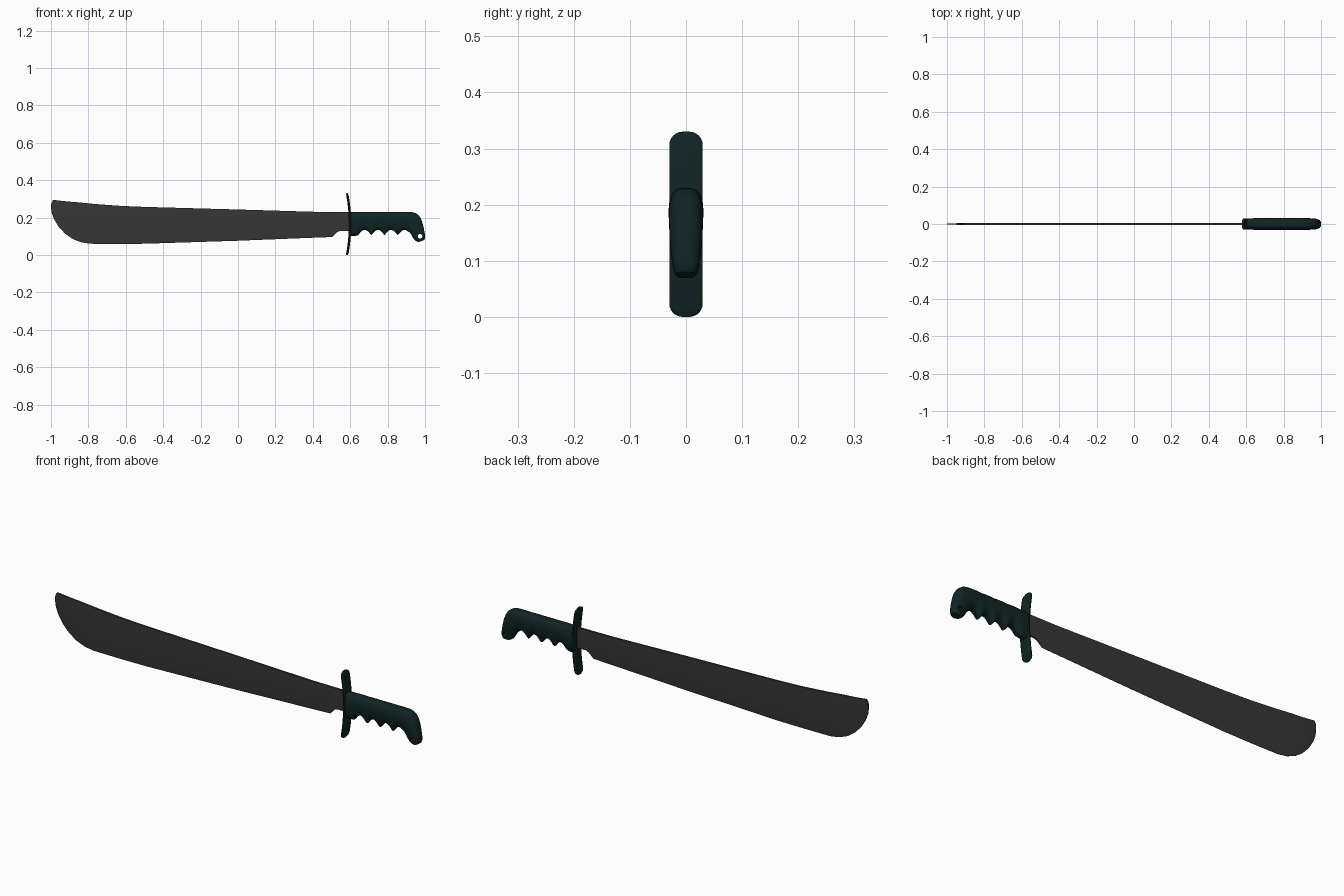
import bpy, bmesh, math
from mathutils import Vector

if "Cube" in bpy.data.objects:
    bpy.data.objects.remove(bpy.data.objects["Cube"])


def material(name, rgb):
    m = bpy.data.materials.new(name)
    m.diffuse_color = (*rgb, 1)
    m.use_nodes = True
    m.node_tree.nodes["Principled BSDF"].inputs["Base Color"].default_value = m.diffuse_color
    return m


steel = material("dark_steel", (0.038, 0.038, 0.038))
grip_green = material("dark_green", (0.005, 0.018, 0.018))


def loft(name, rings, mat, angle=35):
    """Skin a list of closed rings and cap both ends."""
    bm = bmesh.new()
    rows = [[bm.verts.new(p) for p in ring] for ring in rings]
    n = len(rows[0])
    for a, b in zip(rows, rows[1:]):
        for i in range(n):
            j = (i + 1) % n
            bm.faces.new((a[i], a[j], b[j], b[i]))
    bm.faces.new(rows[0])
    bm.faces.new(rows[-1])
    bmesh.ops.recalc_face_normals(bm, faces=bm.faces)
    me = bpy.data.meshes.new(name)
    bm.to_mesh(me)
    bm.free()
    me.materials.append(mat)
    ob = bpy.data.objects.new(name, me)
    bpy.context.collection.objects.link(ob)
    bpy.ops.object.select_all(action='DESELECT')
    ob.select_set(True)
    bpy.context.view_layer.objects.active = ob
    bpy.ops.object.shade_smooth_by_angle(angle=math.radians(angle))
    return ob


def oval(centre, axis_u, axis_v, power, n=28, taper=0.0):
    """Rounded-rectangle ring; taper narrows u toward negative v."""
    ring = []
    for i in range(n):
        t = 2 * math.pi * (i + 0.5) / n
        c, s = math.cos(t), math.sin(t)
        u = math.copysign(abs(c) ** (2 / power), c)
        v = math.copysign(abs(s) ** (2 / power), s)
        ring.append(centre + axis_u * u * (1 + taper * min(v, 0)) + axis_v * v)
    return ring


# Blade: pairs of spine point and edge point, from guard to tip
blade = [
    (0.60, 0.23, 0.60, 0.128), (0.545, 0.23, 0.545, 0.128),
    (0.53, 0.23, 0.53, 0.122), (0.505, 0.23, 0.505, 0.096),
    (0.40, 0.231, 0.40, 0.092), (0.0, 0.243, 0.0, 0.076),
    (-0.50, 0.257, -0.50, 0.060), (-0.62, 0.262, -0.65, 0.059),
    (-0.72, 0.269, -0.79, 0.060), (-0.78, 0.274, -0.84, 0.068),
    (-0.83, 0.279, -0.885, 0.086), (-0.87, 0.283, -0.925, 0.114),
    (-0.90, 0.285, -0.960, 0.152), (-0.93, 0.288, -0.983, 0.190),
    (-0.96, 0.291, -0.996, 0.225), (-0.975, 0.293, -1.0, 0.255),
    (-0.988, 0.294, -0.998, 0.278),
]
rings = []
for k, (tx, tz, bx, bz) in enumerate(blade):
    h = 0.005 if k < 12 else 0.004
    top, bot = Vector((tx, 0, tz)), Vector((bx, 0, bz))
    mid = top.lerp(bot, 0.82)
    e = 0.004 if k < 3 else 0.001
    y = Vector((0, 1, 0))
    rings.append([top + y * h, mid + y * h, bot + y * e,
                  bot - y * e, mid - y * h, top - y * h])
loft("blade", rings, steel, 20)

# Guard: thin bowed plate with rounded corners
rings = []
R = 0.024
for k in range(41):
    z = 0.165 - 0.165 * math.cos(math.pi * k / 40)
    d = min(z, 0.33 - z)
    w = 0.03 if d >= R else 0.03 - R + math.sqrt(max(R * R - (R - d) ** 2, 0))
    x = 0.599 - 0.016 * ((z - 0.165) / 0.165) ** 2
    thick = 0.0065 if d > 0.006 else 0.0045
    rings.append(oval(Vector((x, 0, z)), Vector((0, w, 0)),
                      Vector((thick, 0, 0)), 4, 20))
loft("guard", rings, grip_green)

# Handle: finger grooves along the belly, then a drooping hooked pommel
pairs = []
for k in range(49):
    x = 0.642 + (0.925 - 0.642) * k / 48
    groove = abs(math.sin(math.pi * k / 12))
    pairs.append((x, 0.23, x, 0.105 + 0.029 * groove, 0.031))
pairs = [(0.60, 0.23, 0.60, 0.1, 0.028), (0.62, 0.23, 0.62, 0.1, 0.03)] + pairs[:46]
pairs += [
    (0.932, 0.229, 0.918, 0.120, 0.031), (0.950, 0.224, 0.925, 0.110, 0.031),
    (0.966, 0.213, 0.930, 0.101, 0.030), (0.978, 0.195, 0.934, 0.094, 0.030),
    (0.987, 0.170, 0.938, 0.088, 0.029), (0.994, 0.140, 0.943, 0.081, 0.027),
    (0.999, 0.112, 0.950, 0.075, 0.025), (1.0, 0.092, 0.958, 0.071, 0.022),
    (0.996, 0.080, 0.967, 0.069, 0.018),
]
rings = []
for tx, tz, bx, bz, w in pairs:
    top, bot = Vector((tx, 0, tz)), Vector((bx, 0, bz))
    rings.append(oval((top + bot) / 2, Vector((0, w, 0)), (top - bot) / 2,
                      2.9, 28, 0.2))
handle = loft("handle", rings, grip_green, 40)

# Lanyard hole through the pommel
bpy.ops.mesh.primitive_cylinder_add(vertices=20, radius=0.012, depth=0.2,
                                    location=(0.974, 0, 0.1),
                                    rotation=(math.pi / 2, 0, 0))
cutter = bpy.context.object
cutter.name = "hole_cutter"
cutter.hide_render = True
cutter.data.materials.append(grip_green)
mod = handle.modifiers.new("lanyard_hole", 'BOOLEAN')
mod.operation = 'DIFFERENCE'
mod.solver = 'EXACT'
mod.object = cutter
bpy.context.view_layer.objects.active = handle
bpy.ops.object.modifier_apply(modifier=mod.name)
bpy.data.objects.remove(cutter)
